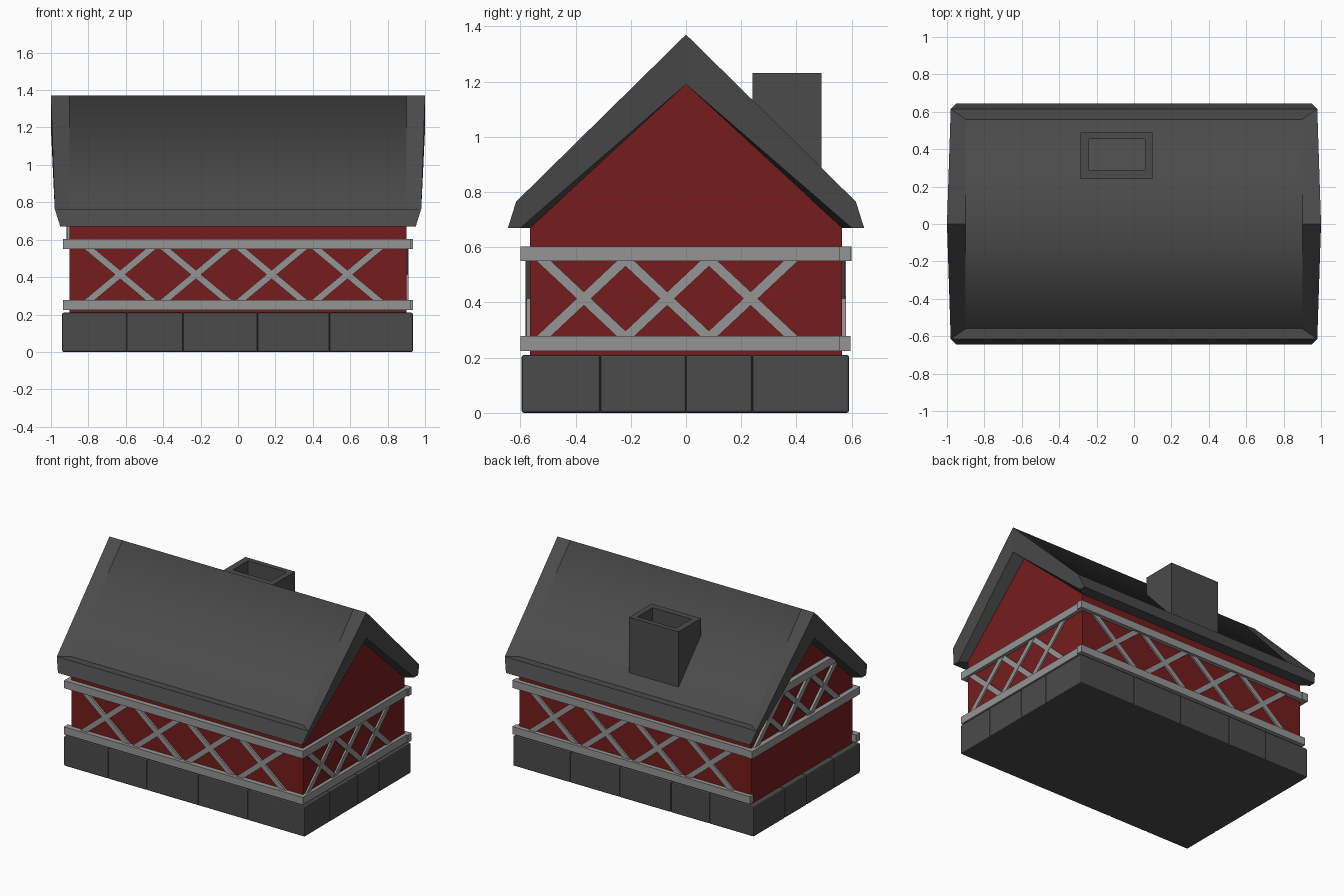
import bpy, bmesh
from math import atan2, hypot, pi
from mathutils import Matrix, Vector

if "Cube" in bpy.data.objects:
    bpy.data.objects.remove(bpy.data.objects["Cube"])


def material(name, r, g, b):
    m = bpy.data.materials.new(name)
    m.diffuse_color = (r, g, b, 1)
    m.use_nodes = True
    m.node_tree.nodes["Principled BSDF"].inputs["Base Color"].default_value = m.diffuse_color
    return m


RED = material("red_paint", 0.18, 0.012, 0.012)
DARK = material("dark_stone", 0.07, 0.07, 0.07)
GREY = material("grey_timber", 0.3, 0.3, 0.3)


def finish(name, bm, mat):
    bmesh.ops.recalc_face_normals(bm, faces=bm.faces[:])
    me = bpy.data.meshes.new(name)
    bm.to_mesh(me)
    bm.free()
    me.materials.append(mat)
    ob = bpy.data.objects.new(name, me)
    bpy.context.collection.objects.link(ob)
    return ob


def add_box(bm, lo, hi, matrix=Matrix()):
    lo, hi = Vector(lo), Vector(hi)
    s = hi - lo
    m = matrix @ Matrix.Translation((lo + hi) / 2) @ Matrix.Diagonal((*s, 1))
    bmesh.ops.create_cube(bm, size=1, matrix=m)


def clip(bm, co, no):
    bmesh.ops.bisect_plane(bm, geom=bm.verts[:] + bm.edges[:] + bm.faces[:],
                           plane_co=co, plane_no=no, clear_outer=True)


# Foundation: bevelled blocks round a plain core
bm = bmesh.new()
xs = [-0.94, -0.595, -0.295, 0.105, 0.49, 0.935]
ys = [-0.595, -0.31, 0.0, 0.24, 0.59]
for a, b in zip(xs, xs[1:]):
    add_box(bm, (a, ys[0], 0), (b, ys[0] + 0.12, 0.21))
    add_box(bm, (a, ys[-1] - 0.12, 0), (b, ys[-1], 0.21))
for a, b in zip(ys, ys[1:]):
    add_box(bm, (xs[0], a, 0), (xs[0] + 0.12, b, 0.21))
    add_box(bm, (xs[-1] - 0.12, a, 0), (xs[-1], b, 0.21))
blocks = finish("foundation_blocks", bm, DARK)
bev = blocks.modifiers.new("bevel", "BEVEL")
bev.width, bev.segments = 0.008, 2
bm = bmesh.new()
add_box(bm, (-0.93, -0.585, 0), (0.925, 0.58, 0.2))
finish("foundation_core", bm, DARK)

# Walls: gabled prism
bm = bmesh.new()
profile = [(-0.565, 0.19), (0.565, 0.19), (0.565, 0.67), (0, 1.19), (-0.565, 0.67)]
face = bm.faces.new([bm.verts.new((-0.9, y, z)) for y, z in profile])
ext = bmesh.ops.extrude_face_region(bm, geom=[face])["geom"]
bmesh.ops.translate(bm, vec=(1.8, 0, 0), verts=[v for v in ext if isinstance(v, bmesh.types.BMVert)])
if face.is_valid is False or len(bm.faces) < 7:
    bm.faces.new([v for v in bm.verts if v.co.x < 0])
finish("walls", bm, RED)

# Roof: inner sections at x = +-0.9, flared end sections beyond them
inner = [(0.9, 0, 1.37), (0.9, -0.56, 0.765), (0.98, -0.615, 0.765), (0.95, -0.645, 0.67),
         (0.9, -0.565, 0.67), (0.9, 0, 1.19)]
ridge_tip, under_tip, under_eave = (1.0, 0, 1.37), (1.0, 0, 1.19), (0.95, -0.6, 0.67)
bm = bmesh.new()
for sy in (1, -1):
    sides = []
    for sx in (1, -1):
        pts = [bm.verts.new((sx * x, sy * y, z)) for x, y, z in
               inner + [ridge_tip, under_tip, under_eave]]
        top, fold, lip, eave, wall, under, tip, utip, ueave = pts
        bm.faces.new((top, fold, lip, tip))        # flared verge
        bm.faces.new((tip, lip, eave, ueave, utip))  # end face
        bm.faces.new((utip, ueave, wall, under))   # overhang underside
        bm.faces.new((ueave, eave, wall))
        sides.append(pts)
    a, b = sides
    for i in range(5):
        f = bm.faces.new((a[i], a[i + 1], b[i + 1], b[i]))
        f.smooth = i == 0
bmesh.ops.remove_doubles(bm, verts=bm.verts[:], dist=0.0005)
finish("roof", bm, DARK)

# Chimney: square tube running down into the roof
bm = bmesh.new()
rings = []
for x0, x1, y0, y1, z in [(-0.285, 0.1, 0.24, 0.49, 0.8), (-0.285, 0.1, 0.24, 0.49, 1.23),
                          (-0.24, 0.06, 0.285, 0.455, 1.23), (-0.24, 0.06, 0.285, 0.455, 0.8)]:
    rings.append([bm.verts.new(p) for p in
                  [(x0, y0, z), (x1, y0, z), (x1, y1, z), (x0, y1, z)]])
for r, s in zip(rings, rings[1:] + rings[:1]):
    for i in range(4):
        j = (i + 1) % 4
        bm.faces.new((r[i], r[j], s[j], s[i]))
finish("chimney", bm, DARK)


def truss(name, turn, dist, u0, u1, first, step, count, half, depth, lift=0.0):
    """Two rails and a row of crosses on one wall; u runs along it, -y is outward."""
    rot = Matrix.Rotation(turn, 4, "Z")
    base = rot @ Matrix.Translation((0, -dist, lift))
    bm = bmesh.new()
    for z0, z1 in ((0.225, 0.278), (0.55, 0.603)):
        add_box(bm, (u0, -depth, z0), (u1, 0.01, z1), base)
    length = 2 * hypot(half, 0.15)
    for k in range(count):
        for s in (1, -1):
            m = (base @ Matrix.Translation((first + k * step, 0, 0.414))
                 @ Matrix.Rotation(-s * atan2(0.15, half), 4, "Y"))
            add_box(bm, (-length / 2, -depth * (0.42 + 0.04 * s), -0.018),
                    (length / 2, 0.01, 0.018), m)
    if lift:  # trim the raised set where it meets the roof
        for sy in (1, -1):
            clip(bm, (0, 0, 1.25), (0, sy * 0.55, 0.57))
    finish(name, bm, GREY)


long_wall = (-0.935, 0.915, -0.63, 0.405, 4, 0.18)
side_wall = (-0.6, 0.59, -0.37, 0.302, 3, 0.16)
truss("front_timber", 0, 0.565, *long_wall, 0.035)
truss("back_timber", pi, 0.565, *long_wall, 0.03)
truss("right_timber", pi / 2, 0.9, *side_wall, 0.025)
truss("left_timber", -pi / 2, 0.9, *side_wall, 0.035, lift=0.325)
